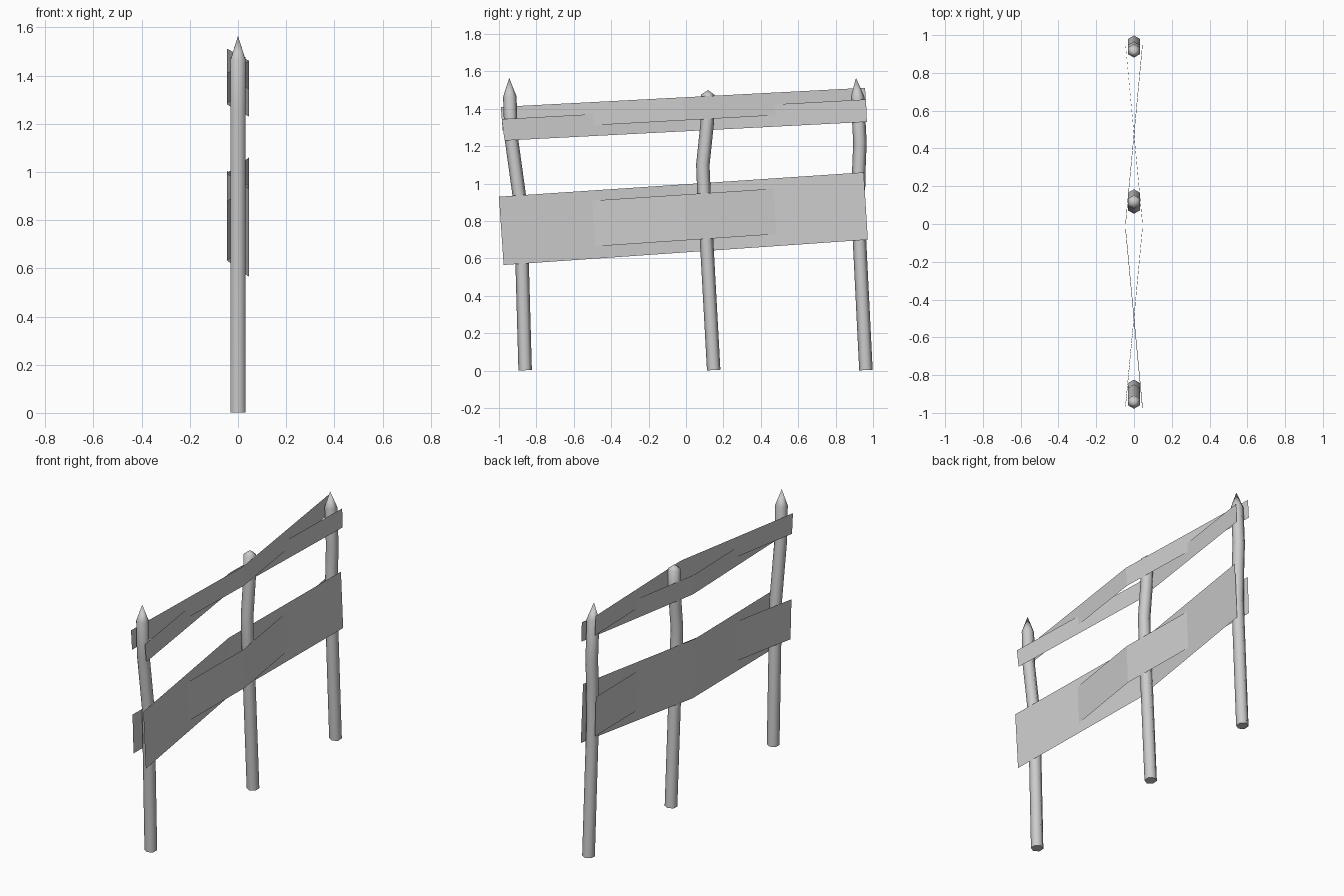
import bpy, bmesh
from math import cos, sin, pi, atan2
from mathutils import Vector

cube = bpy.data.objects.get("Cube")
if cube:
    bpy.data.objects.remove(cube, do_unlink=True)

grey = bpy.data.materials.new("plain_grey")
grey.use_nodes = True
colour = (0.6, 0.6, 0.6, 1)
grey.diffuse_color = colour
grey.node_tree.nodes["Principled BSDF"].inputs["Base Color"].default_value = colour

SIDES = 6
RADIUS = 0.036


def finish(name, bm):
    mesh = bpy.data.meshes.new(name)
    bm.to_mesh(mesh)
    bm.free()
    mesh.materials.append(grey)
    obj = bpy.data.objects.new(name, mesh)
    bpy.context.collection.objects.link(obj)
    return obj


def post(name, path, tip):
    """Bent hexagonal stake along (y, z) points, closed by a pointed tip."""
    bm = bmesh.new()
    rings = []
    for i, (y, z) in enumerate(path):
        y0, z0 = path[max(i - 1, 0)]
        y1, z1 = path[min(i + 1, len(path) - 1)]
        lean = atan2(y1 - y0, z1 - z0)
        across = Vector((0, cos(lean), -sin(lean)))
        ring = []
        for k in range(SIDES):
            a = 2 * pi * k / SIDES
            offset = Vector((1, 0, 0)) * sin(a) + across * cos(a)
            ring.append(bm.verts.new(Vector((0, y, z)) + offset * RADIUS))
        rings.append(ring)
    apex = bm.verts.new((0, *tip))
    for k in range(SIDES):
        n = (k + 1) % SIDES
        for low, high in zip(rings, rings[1:]):
            bm.faces.new((low[k], low[n], high[n], high[k]))
        bm.faces.new((rings[-1][k], rings[-1][n], apex))
    bm.faces.new(rings[0])
    bmesh.ops.recalc_face_normals(bm, faces=bm.faces)
    obj = finish(name, bm)
    bpy.ops.object.select_all(action='DESELECT')
    obj.select_set(True)
    bpy.context.view_layer.objects.active = obj
    bpy.ops.object.shade_smooth_by_angle(angle=1.1)


def plank(name, side, front, back):
    """Thin board woven around the posts; front and back are (bottom, top) ends."""
    bm = bmesh.new()
    middle = [(Vector(f) + Vector(b)) / 2 for f, b in zip(front, back)]
    columns = []
    for points, x in ((front, side), (middle, -side), (back, side)):
        columns.append([bm.verts.new((x, p[0], p[1])) for p in points])
    for a, b in zip(columns, columns[1:]):
        bm.faces.new((a[0], b[0], b[1], a[1]))
    finish(name, bm)


# Stakes
post("front_post", [(-0.86, 0.002), (-0.885, 0.89), (-0.935, 1.25), (-0.942, 1.465)],
     (-0.945, 1.565))
post("middle_post", [(0.148, 0.003), (0.096, 0.95), (0.09, 1.1), (0.114, 1.33), (0.117, 1.475)],
     (0.118, 1.5))
post("back_post", [(0.962, 0.003), (0.92, 0.85), (0.924, 1.07), (0.93, 1.22), (0.917, 1.465)],
     (0.909, 1.565))

# Lower rail: a wide and a narrow board, woven opposite ways
plank("lower_wide_plank", 0.046, [(-0.975, 0.565), (-1.0, 0.93)], [(0.972, 0.70), (0.95, 1.06)])
plank("lower_narrow_plank", -0.046, [(-0.965, 0.632), (-0.975, 0.878)], [(0.965, 0.762), (0.955, 1.005)])

# Upper rail: two narrow boards, woven opposite ways
plank("upper_low_plank", 0.046, [(-0.97, 1.23), (-0.985, 1.345)], [(0.967, 1.33), (0.962, 1.45)])
plank("upper_high_plank", -0.046, [(-0.98, 1.285), (-0.99, 1.41)], [(0.965, 1.392), (0.957, 1.512)])
